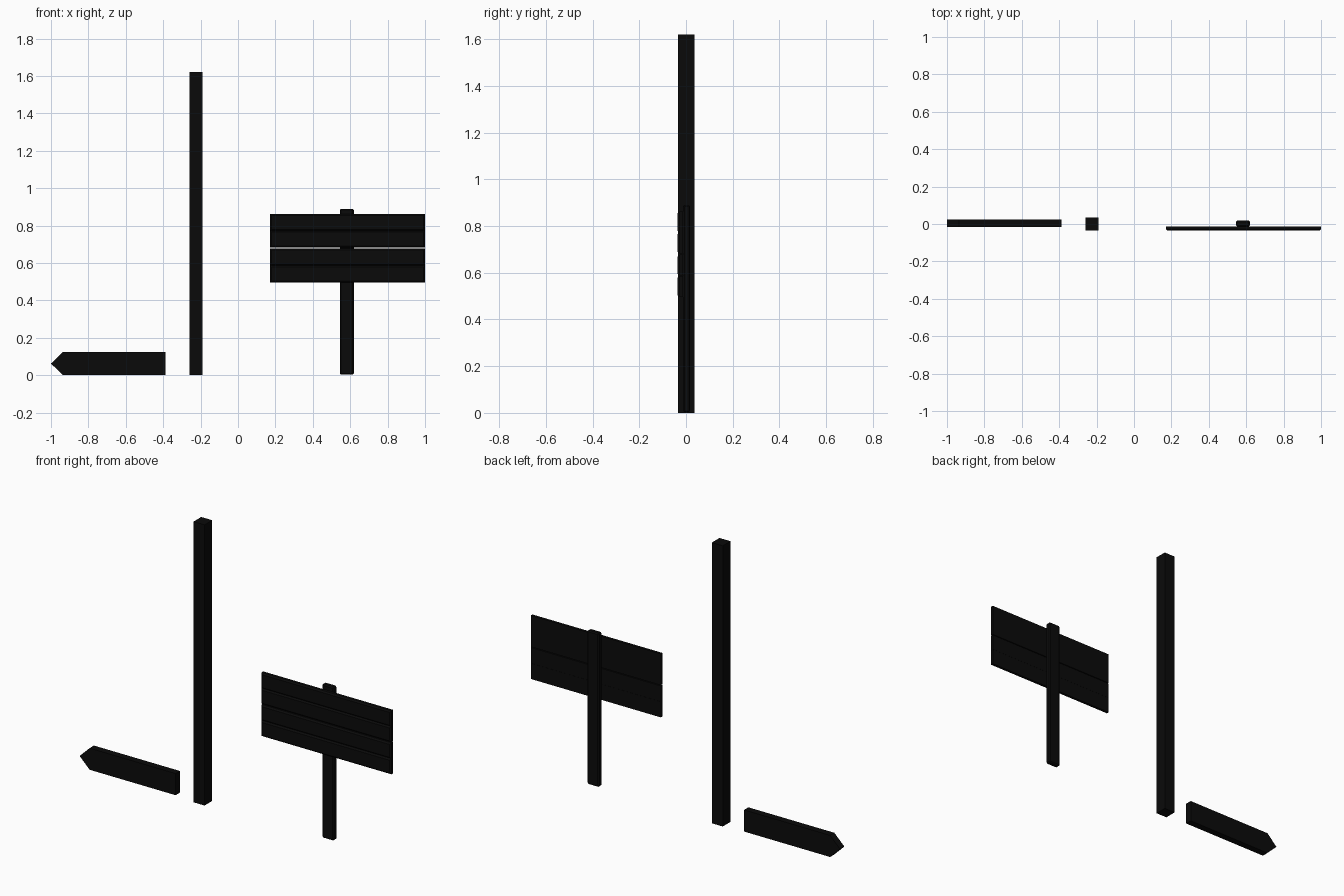
import bpy, bmesh

if "Cube" in bpy.data.objects:
    bpy.data.objects.remove(bpy.data.objects["Cube"])

dark = bpy.data.materials.new("dark_wood")
dark.diffuse_color = (0.003, 0.003, 0.003, 1)
dark.use_nodes = True
dark.node_tree.nodes["Principled BSDF"].inputs["Base Color"].default_value = dark.diffuse_color


def finish(name, bm):
    bmesh.ops.recalc_face_normals(bm, faces=bm.faces)
    mesh = bpy.data.meshes.new(name)
    bm.to_mesh(mesh)
    bm.free()
    mesh.materials.append(dark)
    obj = bpy.data.objects.new(name, mesh)
    bpy.context.collection.objects.link(obj)
    return obj


def slab(name, outline, y0, y1, bevel=0, front_only=False):
    """Extrude an (x, z) outline from y0 (front) to y1 (back), with optional chamfer."""
    bm = bmesh.new()
    face = bm.faces.new([bm.verts.new((x, y0, z)) for x, z in outline])
    ext = bmesh.ops.extrude_face_region(bm, geom=[face], use_keep_orig=True)
    moved = [g for g in ext["geom"] if isinstance(g, bmesh.types.BMVert)]
    bmesh.ops.translate(bm, verts=moved, vec=(0, y1 - y0, 0))
    if bevel:
        edges = [e for e in bm.edges
                 if not front_only or all(abs(v.co.y - y0) < 1e-5 for v in e.verts)]
        bmesh.ops.bevel(bm, geom=edges, offset=bevel, segments=1,
                        affect='EDGES', profile=0.5)
    return finish(name, bm)


def rect(x0, x1, z0, z1):
    return [(x0, z0), (x1, z0), (x1, z1), (x0, z1)]


# Loose arrow board, pointing left
slab("arrow_board",
     [(-1.0, 0.0625), (-0.936, 0), (-0.387, 0), (-0.387, 0.125), (-0.936, 0.125)],
     -0.016, 0.023)

# Tall square post
slab("tall_post", rect(-0.26, -0.19, 0, 1.62), -0.034, 0.036)

# Short post carrying the sign
slab("sign_post", rect(0.545, 0.619, 0.003, 0.89), -0.013, 0.018, bevel=0.006)

# Four horizontal planks, chamfered at the front, small gap in the middle
for i, z in enumerate((0.496, 0.587, 0.682, 0.772)):
    slab(f"sign_plank_{i + 1}", rect(0.17, 1.0, z, z + 0.0905),
         -0.036, -0.013, bevel=0.008, front_only=True)
